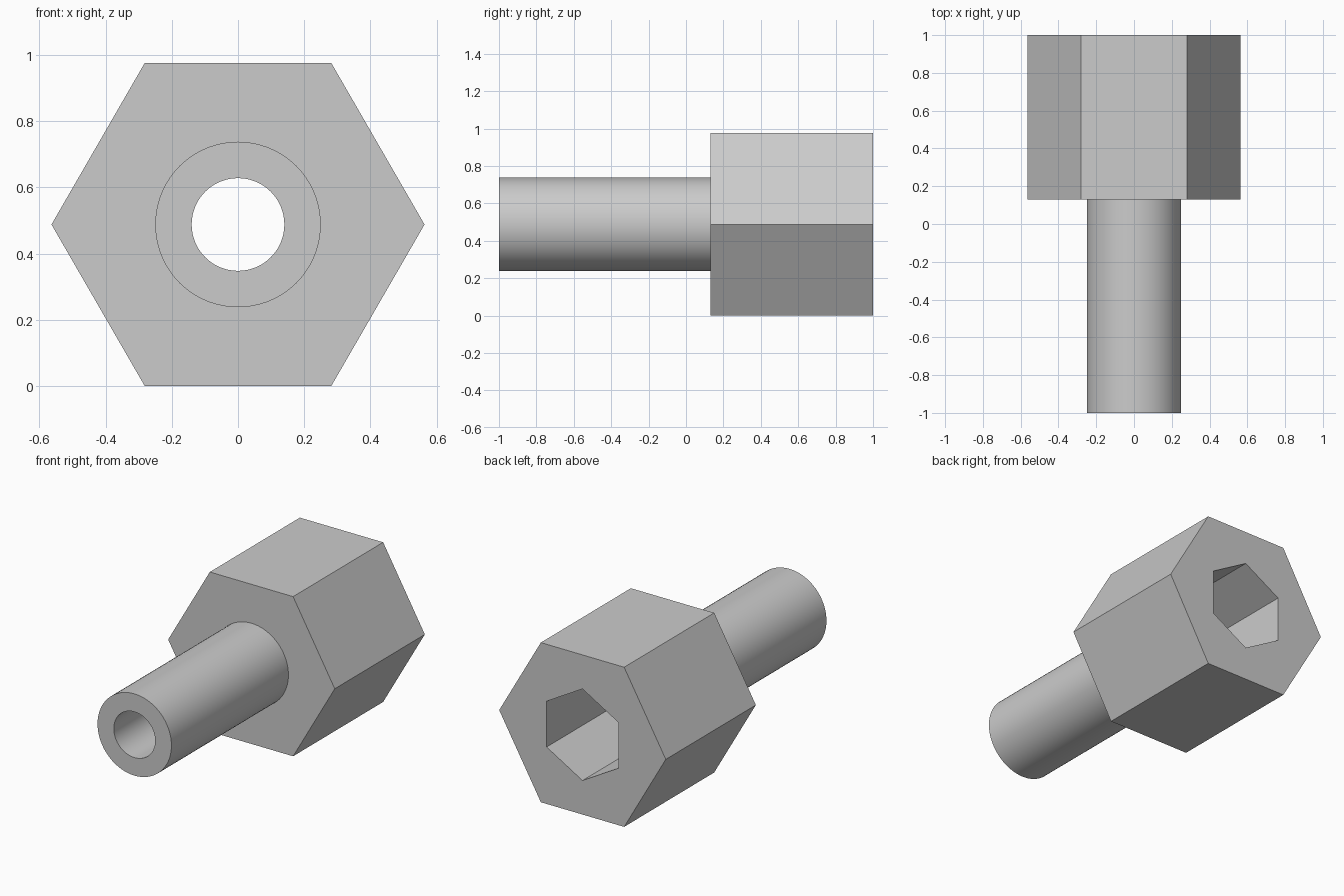
import bpy
import bmesh
from math import cos, sin, pi, radians

if "Cube" in bpy.data.objects:
    bpy.data.objects.remove(bpy.data.objects["Cube"], do_unlink=True)

HEX_R = 0.5635                 # corner radius of the head
CENTRE_Z = HEX_R * cos(pi / 6)
SHAFT_R, BORE_R, SOCKET_R = 0.25, 0.14, 0.28
FRONT, SHOULDER, FLOOR, BACK = -1.0, 0.13, 0.30, 1.0
ROUND = 72

steel = bpy.data.materials.new("grey_steel")
steel.use_nodes = True
steel.diffuse_color = (0.6, 0.6, 0.6, 1)
steel.node_tree.nodes["Principled BSDF"].inputs["Base Color"].default_value = (0.6, 0.6, 0.6, 1)

bm = bmesh.new()


def ring(sides, radius, y, turn=0.0):
    """Closed loop of vertices around the y axis."""
    angles = [turn + 2 * pi * i / sides for i in range(sides)]
    return [bm.verts.new((radius * cos(a), y, CENTRE_Z + radius * sin(a))) for a in angles]


def wall(a, b):
    """Straight sides between two equal loops."""
    for i in range(len(a)):
        j = (i + 1) % len(a)
        bm.faces.new((a[i], a[j], b[j], b[i]))


def flat_ring(a, b):
    """Flat face with a hole, between two loops in one plane."""
    edges = []
    for loop in (a, b):
        for i in range(len(loop)):
            pair = (loop[i - 1], loop[i])
            edges.append(bm.edges.get(pair) or bm.edges.new(pair))
    bmesh.ops.triangle_fill(bm, edges=edges, use_beauty=True, normal=(0, 1, 0))


# Round hollow shaft
bore_front = ring(ROUND, BORE_R, FRONT)
bore_back = ring(ROUND, BORE_R, FLOOR)
shaft_front = ring(ROUND, SHAFT_R, FRONT)
shaft_back = ring(ROUND, SHAFT_R, SHOULDER)
wall(bore_front, bore_back)
wall(shaft_front, shaft_back)
flat_ring(bore_front, shaft_front)

# Hexagonal head
head_front = ring(6, HEX_R, SHOULDER)
head_back = ring(6, HEX_R, BACK)
wall(head_front, head_back)
flat_ring(shaft_back, head_front)

# Hexagonal socket, turned so its corners point up and down
socket_back = ring(6, SOCKET_R, BACK, pi / 6)
socket_floor = ring(6, SOCKET_R, FLOOR, pi / 6)
wall(socket_back, socket_floor)
flat_ring(head_back, socket_back)
flat_ring(socket_floor, bore_back)

bmesh.ops.recalc_face_normals(bm, faces=bm.faces)
mesh = bpy.data.meshes.new("hollow_hex_bolt")
bm.to_mesh(mesh)
bm.free()
mesh.materials.append(steel)
bolt = bpy.data.objects.new("hollow_hex_bolt", mesh)
bpy.context.collection.objects.link(bolt)

bpy.ops.object.select_all(action="DESELECT")
bolt.select_set(True)
bpy.context.view_layer.objects.active = bolt
bpy.ops.object.shade_smooth_by_angle(angle=radians(30))
